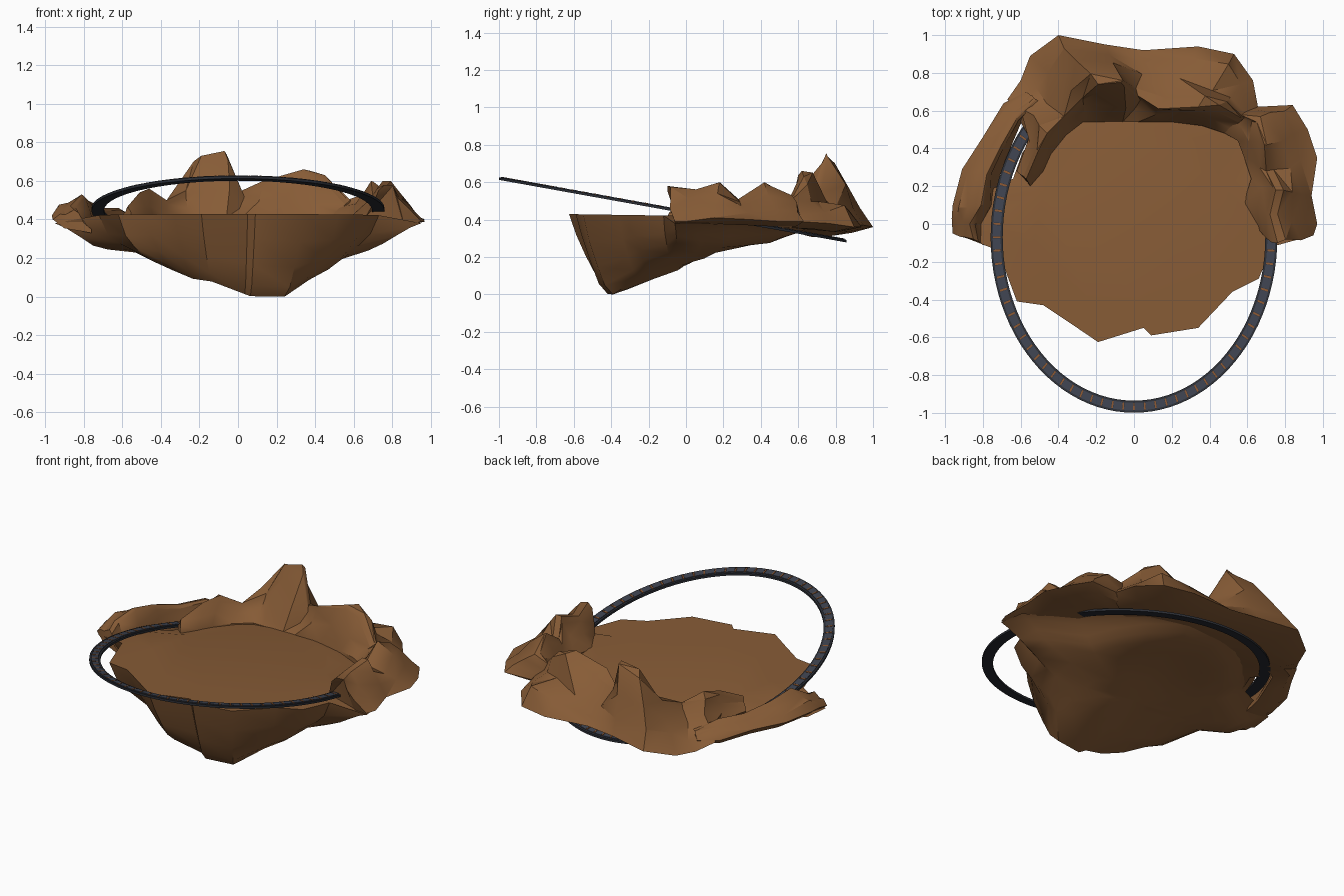
import bpy, bmesh, math, random
from mathutils import Vector

random.seed(4)
old = bpy.data.objects.get("Cube")
if old:
    bpy.data.objects.remove(old, do_unlink=True)


def material(name, rgb):
    m = bpy.data.materials.new(name)
    m.use_nodes = True
    m.diffuse_color = (*rgb, 1)
    m.node_tree.nodes["Principled BSDF"].inputs["Base Color"].default_value = (*rgb, 1)
    return m


rock = material("brown rock", (0.242, 0.106, 0.037))
dark = material("dark metal", (0.024, 0.027, 0.035))
slate = material("slate metal", (0.046, 0.054, 0.077))
rust = material("rust orange", (0.24, 0.09, 0.03))


def finish(name, bm, mat, angle=32):
    bmesh.ops.recalc_face_normals(bm, faces=bm.faces[:])
    mesh = bpy.data.meshes.new(name)
    bm.to_mesh(mesh)
    bm.free()
    mesh.materials.append(mat)
    obj = bpy.data.objects.new(name, mesh)
    bpy.context.scene.collection.objects.link(obj)
    bpy.ops.object.select_all(action="DESELECT")
    bpy.context.view_layer.objects.active = obj
    obj.select_set(True)
    bpy.ops.object.shade_smooth_by_angle(angle=math.radians(angle))
    return obj


def bridge(bm, a, b, closed=True):
    n = len(a)
    for i in range(n if closed else n - 1):
        j = (i + 1) % n
        bm.faces.new((a[i], a[j], b[j], b[i]))


def interp(points, t):
    if t <= points[0][0]:
        return points[0][1]
    for (a, u), (b, v) in zip(points, points[1:]):
        if t <= b:
            return u + (v - u) * (t - a) / (b - a)
    return points[-1][1]


# Floating base: flat plateau above, tapering keel below
TOP = 0.42
outline = [(-0.95, -0.05), (-0.72, -0.14), (-0.62, -0.41), (-0.48, -0.43),
           (-0.33, -0.53), (-0.19, -0.625), (0.05, -0.55), (0.09, -0.59),
           (0.34, -0.55), (0.52, -0.36), (0.66, -0.29), (0.73, -0.12),
           (0.95, -0.06), (0.93, 0.1), (0.64, 0.27), (0.54, 0.47), (0.4, 0.63),
           (0.15, 0.76), (-0.15, 0.76), (-0.4, 0.63), (-0.5, 0.5), (-0.59, 0.38),
           (-0.64, 0.24), (-0.93, 0.1)]
depth_x = [(-0.95, 0.09), (-0.73, 0.22), (-0.47, 0.24), (-0.3, 0.32),
           (-0.14, 0.34), (0.07, 0.42), (0.27, 0.42), (0.43, 0.34),
           (0.55, 0.28), (0.7, 0.22), (0.95, 0.09)]
depth_y = [(-0.38, 1), (0, 0.59), (0.2, 0.37), (0.55, 0.23), (0.75, 0.16)]


def floor_depth(x, y):
    return interp(depth_x, x) * interp(depth_y, y) ** (1 - 0.7 * min(1, abs(x)))


bm = bmesh.new()


def hull_ring(scale, fraction):
    ring = []
    for x, y in outline:
        x, y = x * scale, y * scale
        part = fraction ** (1 - 0.7 * abs(x))
        z = TOP - part * floor_depth(x, y) - 0.015 * y * (1 - part)
        if scale == 1 and (abs(x) > 0.8 or y > 0.2):
            z -= 0.04
        ring.append(bm.verts.new((x, y, z)))
    return ring


rings = [hull_ring(s, f) for s, f in
         ((0.74, 0), (1, 0), (0.94, 0.27), (0.86, 0.6), (0.79, 0.86),
          (0.71, 1), (0.55, 1), (0.36, 1), (0.18, 1))]
for a, b in zip(rings, rings[1:]):
    bridge(bm, a, b)
bm.faces.new(rings[0])
low = bm.verts.new((0, 0, TOP - floor_depth(0, 0)))
for i, v in enumerate(rings[-1]):
    bm.faces.new((v, rings[-1][i - 1], low))
finish("floating_base", bm, rock, 40)


# Rocky ridges: each station is inner foot, crest with height, outer rim with height;
# shoulder and flank give how far the outer slope has dropped on its way down
def ridge(name, stations, foot, under, shoulder, flank):
    bm = bmesh.new()
    sections = []
    for inner, crest, outer in stations:
        a, c, o = Vector((*inner, foot)), Vector(crest), Vector(outer)
        base = Vector((*inner, under))

        def between(p, q, run, rise):
            v = p.lerp(q, run)
            v.z = p.z + (q.z - p.z) * rise
            rough = (q - p).length * 0.07
            return v + Vector([random.uniform(-rough, rough) for k in range(3)])

        belly = o.lerp(base, 0.3) - Vector((0, 0, 0.025))
        points = [a, between(a, c, 0.45, 0.4), between(a, c, 0.8, 0.85), c,
                  between(c, o, 0.14, 0.08), between(c, o, 0.4, shoulder),
                  between(c, o, 0.72, flank), o, belly, base]
        sections.append([bm.verts.new(p) for p in points])
    for p, q in zip(sections, sections[1:]):
        bridge(bm, p, q)
    bm.faces.new(sections[0])
    bm.faces.new(sections[-1])
    bmesh.ops.triangulate(bm, faces=bm.faces[:])
    finish(name, bm, rock)


ridge("right_ridge", [
    ((0.66, -0.03), (0.76, -0.1, 0.58), (0.95, -0.06, 0.39)),
    ((0.58, 0.11), (0.72, 0.05, 0.56), (0.97, 0, 0.39)),
    ((0.62, 0.24), (0.75, 0.18, 0.6), (0.94, 0.15, 0.41)),
    ((0.58, 0.36), (0.7, 0.28, 0.51), (0.97, 0.35, 0.4)),
    ((0.55, 0.44), (0.69, 0.42, 0.6), (0.92, 0.5, 0.39)),
    ((0.48, 0.48), (0.65, 0.54, 0.53), (0.84, 0.63, 0.39)),
    ((0.42, 0.5), (0.56, 0.58, 0.5), (0.64, 0.62, 0.39))], 0.41, 0.38, 0.3, 0.58)

ridge("back_ridge", [
    ((0.48, 0.48), (0.57, 0.56, 0.5), (0.66, 0.6, 0.39)),
    ((0.36, 0.52), (0.45, 0.63, 0.63), (0.63, 0.76, 0.38)),
    ((0.2, 0.54), (0.34, 0.62, 0.66), (0.53, 0.9, 0.36)),
    ((0.1, 0.54), (0.13, 0.61, 0.6), (0.34, 0.94, 0.36)),
    ((0.02, 0.54), (0.02, 0.68, 0.55), (0.05, 0.92, 0.37)),
    ((-0.06, 0.54), (-0.07, 0.75, 0.755), (-0.15, 0.95, 0.37)),
    ((-0.2, 0.54), (-0.19, 0.74, 0.73), (-0.4, 1, 0.36)),
    ((-0.27, 0.54), (-0.27, 0.67, 0.55), (-0.55, 0.89, 0.33)),
    ((-0.36, 0.47), (-0.37, 0.57, 0.5), (-0.6, 0.76, 0.32)),
    ((-0.44, 0.37), (-0.46, 0.48, 0.56), (-0.67, 0.66, 0.36)),
    ((-0.48, 0.28), (-0.51, 0.38, 0.54), (-0.555, 0.46, 0.39)),
    ((-0.55, 0.2), (-0.57, 0.24, 0.47), (-0.62, 0.28, 0.4))], 0.41, 0.36, 0.48, 0.7)

ridge("left_ridge", [
    ((-0.48, 0.6), (-0.52, 0.66, 0.4), (-0.57, 0.7, 0.36)),
    ((-0.6, 0.53), (-0.62, 0.56, 0.46), (-0.69, 0.64, 0.37)),
    ((-0.655, 0.4), (-0.7, 0.42, 0.46), (-0.8, 0.46, 0.4)),
    ((-0.707, 0.27), (-0.78, 0.26, 0.5), (-0.91, 0.29, 0.41)),
    ((-0.745, 0.1), (-0.81, 0.1, 0.53), (-0.96, 0.1, 0.42)),
    ((-0.755, -0.02), (-0.87, 0, 0.47), (-0.965, 0.03, 0.42)),
    ((-0.76, -0.12), (-0.85, -0.08, 0.45), (-0.96, -0.05, 0.4))], 0.35, 0.33, 0.35, 0.6)


# Tilted oval track: dark bed, slate deck and rust cross bars
def track_point(t, offset, lift):
    x = (0.727 + offset) * math.cos(t)
    y = -0.07 + (0.897 + offset) * math.sin(t)
    return (x, y, 0.453 - 0.18 * (y + 0.07) + lift)


def band(bm, start, end, steps, half, bottom, top):
    loops = []
    for i in range(steps + 1):
        t = start + (end - start) * i / steps
        loops.append([bm.verts.new(track_point(t, w, h)) for w, h in
                      ((-half, bottom), (half, bottom), (half, top), (-half, top))])
    for a, b in zip(loops, loops[1:]):
        bridge(bm, a, b)
    bm.faces.new(loops[0])
    bm.faces.new(loops[-1])


bed, deck, bars = bmesh.new(), bmesh.new(), bmesh.new()
band(bed, 0, math.tau, 96, 0.032, -0.008, 0.006)
bmesh.ops.remove_doubles(bed, verts=bed.verts[:], dist=0.0001)
COUNT = 80
for i in range(COUNT):
    t, step = math.tau * i / COUNT, math.tau / COUNT
    band(deck, t + step * 0.1, t + step * 0.9, 2, 0.021, 0.004, 0.01)
    band(bars, t - step * 0.07, t + step * 0.07, 1, 0.019, 0.004, 0.011)
finish("track_bed", bed, dark)
finish("track_deck", deck, slate)
finish("track_cross_bars", bars, rust)
